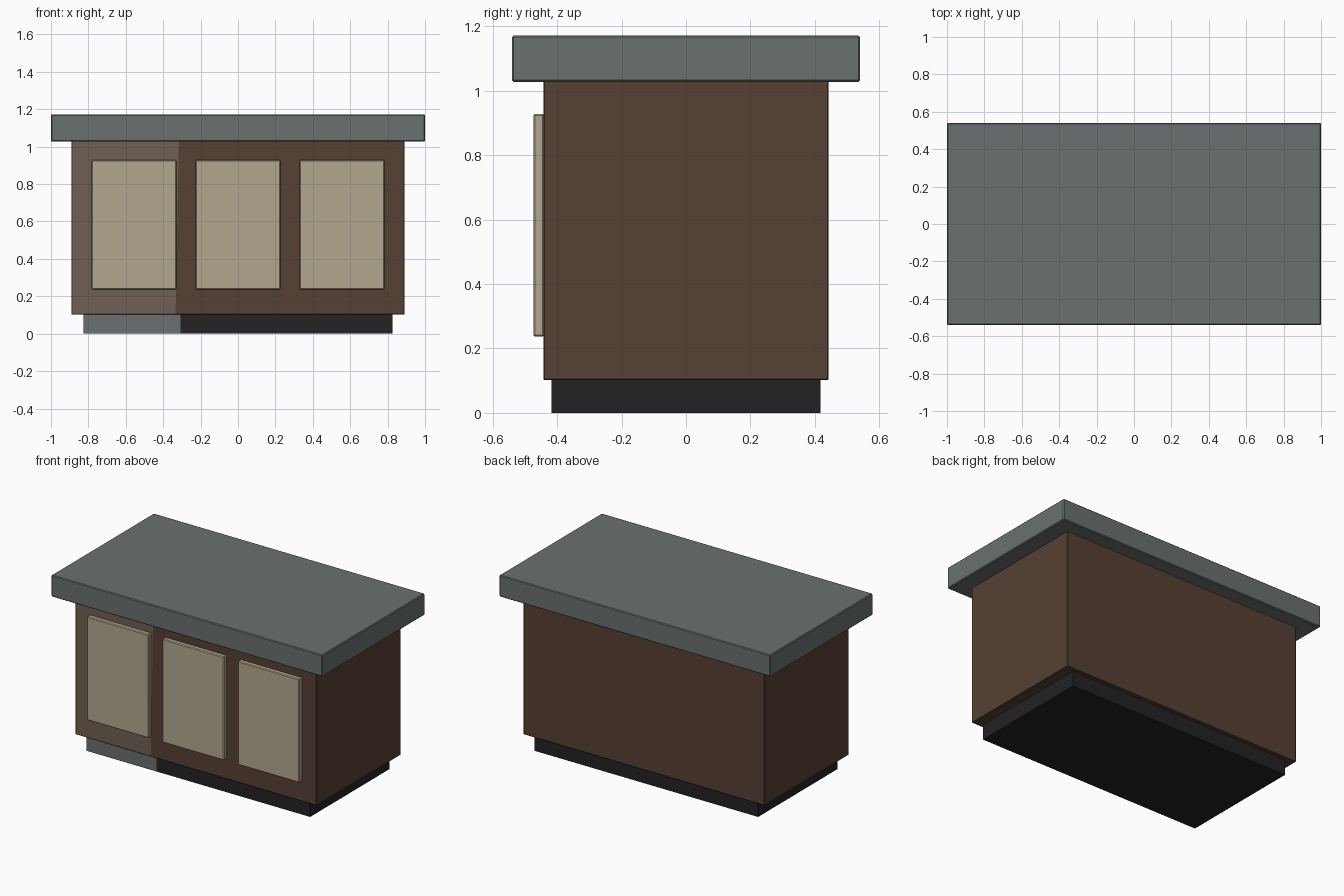
import bpy, bmesh
from mathutils import Vector

if "Cube" in bpy.data.objects:
    bpy.data.objects.remove(bpy.data.objects["Cube"])


def lin(c):
    c /= 255
    return c / 12.92 if c <= 0.04045 else ((c + 0.055) / 1.055) ** 2.4


def mat(name, r, g, b):
    m = bpy.data.materials.new(name)
    m.diffuse_color = (lin(r), lin(g), lin(b), 1)
    m.use_nodes = True
    m.node_tree.nodes["Principled BSDF"].inputs["Base Color"].default_value = m.diffuse_color
    return m


grey = mat("slate_grey", 106, 113, 112)
brown = mat("dark_brown", 86, 65, 51)
pale_brown = mat("pale_brown", 112, 96, 83)
black = mat("soft_black", 34, 34, 34)
cream = mat("cream", 179, 169, 143)


def box(name, x, y, z, mats, bevel=0.004, split=None):
    """Box from ranges; split=(bottom_x, top_x) recolours the front left of that line."""
    bm = bmesh.new()
    bmesh.ops.create_cube(bm, size=1)
    for v in bm.verts:
        v.co = [r[0] if c < 0 else r[1] for c, r in zip(v.co, (x, y, z))]
    if bevel:
        bmesh.ops.bevel(bm, geom=bm.edges[:], offset=bevel, segments=1, affect='EDGES')
    if split:
        lo, hi = split
        line = Vector((hi - lo, 0, z[1] - z[0]))
        normal = line.cross(Vector((0, 1, 0)))
        start = Vector((lo, 0, z[0]))
        bmesh.ops.bisect_plane(bm, geom=bm.verts[:] + bm.edges[:] + bm.faces[:],
                               plane_co=start, plane_no=normal)
        for f in bm.faces:
            mid = f.calc_center_median()
            edge = lo + (hi - lo) * (mid.z - z[0]) / (z[1] - z[0])
            if f.normal.y < -0.9 and mid.x < edge:
                f.material_index = 1
    bmesh.ops.recalc_face_normals(bm, faces=bm.faces[:])
    me = bpy.data.meshes.new(name)
    bm.to_mesh(me)
    bm.free()
    for m in mats:
        me.materials.append(m)
    ob = bpy.data.objects.new(name, me)
    bpy.context.collection.objects.link(ob)
    return ob


# Recessed plinth, with a grey stretch on the front left
box("plinth", (-0.825, 0.825), (-0.418, 0.418), (0, 0.105), (black, grey), 0, (-0.307, -0.307))
# Cabinet body, with a paler front left section
box("cabinet_body", (-0.89, 0.89), (-0.443, 0.443), (0.102, 1.035), (brown, pale_brown),
    0.003, (-0.334, -0.316))
# Overhanging worktop
box("worktop", (-1, 1), (-0.54, 0.54), (1.028, 1.172), (grey,), 0.005)
# Three front panels
for side, cx in (("left", -0.556), ("middle", 0), ("right", 0.556)):
    box(side + "_front_panel", (cx - 0.227, cx + 0.227), (-0.474, -0.44), (0.237, 0.928), (cream,), 0.005)
